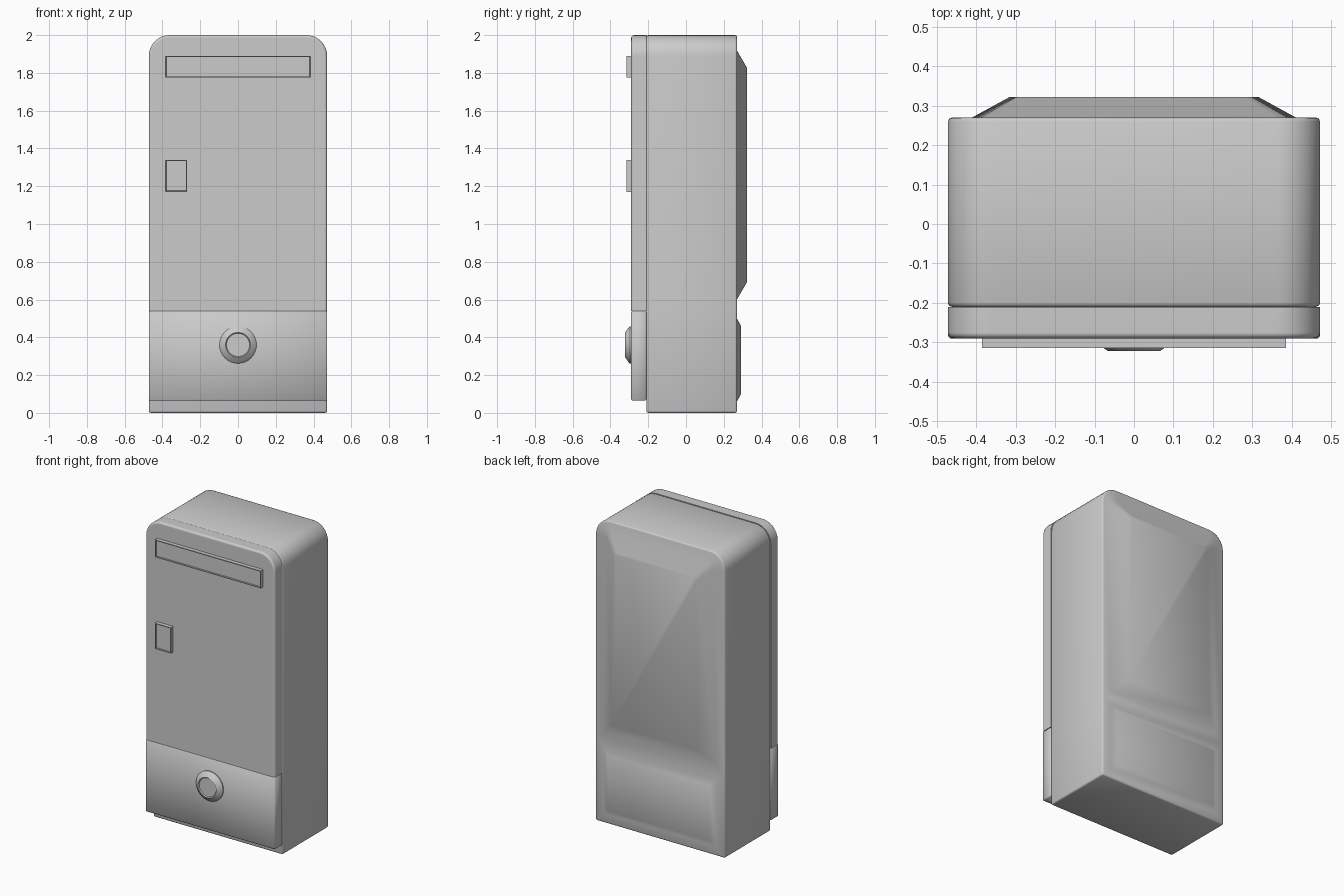
import bpy, bmesh, math
from mathutils import Vector

cube = bpy.data.objects.get("Cube")
if cube:
    bpy.data.objects.remove(cube, do_unlink=True)

GREY = (0.6, 0.6, 0.6, 1)
grey = bpy.data.materials.new("light_grey")
grey.use_nodes = True
grey.diffuse_color = GREY
grey.node_tree.nodes["Principled BSDF"].inputs["Base Color"].default_value = GREY


def finish(name, bm, angle):
    """Turn a bmesh into a shaded object."""
    bmesh.ops.recalc_face_normals(bm, faces=bm.faces)
    mesh = bpy.data.meshes.new(name)
    bm.to_mesh(mesh)
    bm.free()
    ob = bpy.data.objects.new(name, mesh)
    bpy.context.collection.objects.link(ob)
    mesh.materials.append(grey)
    bpy.ops.object.select_all(action="DESELECT")
    ob.select_set(True)
    bpy.context.view_layer.objects.active = ob
    bpy.ops.object.shade_smooth_by_angle(angle=math.radians(angle))
    return ob


def outline(x0, x1, z0, z1, radius=0, steps=8):
    """Front outline with optional rounded top corners."""
    pts = [(x0, z0), (x1, z0)]
    if not radius:
        return pts + [(x1, z1), (x0, z1)]
    for cx, start in ((x1 - radius, 0), (x0 + radius, math.pi / 2)):
        for i in range(steps + 1):
            a = start + i / steps * math.pi / 2
            pts.append((cx + radius * math.cos(a), z1 - radius + radius * math.sin(a)))
    return pts


def slab(pts, y0, y1):
    """Extrude an outline from y0 to y1."""
    bm = bmesh.new()
    face = bm.faces.new([bm.verts.new((x, y0, z)) for x, z in pts])
    out = bmesh.ops.extrude_face_region(bm, geom=[face], use_keep_orig=True)
    for v in out["geom"]:
        if isinstance(v, bmesh.types.BMVert):
            v.co.y = y1
    bmesh.ops.recalc_face_normals(bm, faces=bm.faces)
    return bm


def soften(bm, width, segments, rule=lambda e: True):
    """Bevel the hard edges that pass the rule."""
    bm.normal_update()
    edges = [e for e in bm.edges if e.calc_face_angle(0) > 0.7 and rule(e)]
    bmesh.ops.bevel(bm, geom=edges, offset=width, segments=segments,
                    profile=0.5, affect="EDGES", clamp_overlap=True)
    bm.normal_update()


# Cabinet body with two raised fields on the back
W = 0.472
bm = slab(outline(-W, W, 0, 2, 0.11), -0.21, 0.27)
bmesh.ops.bisect_plane(bm, geom=bm.verts[:] + bm.edges[:] + bm.faces[:],
                       plane_co=(0, 0, 0.55), plane_no=(0, 0, 1))
soften(bm, 0.01, 2)
fields = [f for f in bm.faces if f.normal.y > 0.99 and f.calc_area() > 0.05]
for face in fields:
    upper = face.calc_center_bounds().z > 0.6
    sx, sz, depth = (0.77, 0.865, 0.052) if upper else (0.91, 0.84, 0.02)
    bmesh.ops.inset_individual(bm, faces=[face], thickness=0.072)
    bmesh.ops.inset_individual(bm, faces=[face], thickness=0.001)
    mid = face.calc_center_bounds()
    for v in face.verts:
        v.co = Vector((v.co.x * sx, v.co.y + depth, mid.z + (v.co.z - mid.z) * sz))
finish("cabinet_body", bm, 50)

# Upper door, rounded along its front rim
bm = slab(outline(-W, W, 0.54, 2, 0.11), -0.29, -0.21)
soften(bm, 0.014, 3, lambda e: all(v.co.y < -0.28 for v in e.verts)
       and any(v.co.z > 0.55 for v in e.verts))
door = finish("upper_door", bm, 50)
weighted = door.modifiers.new("flat_front", "WEIGHTED_NORMAL")
weighted.keep_sharp = True

# Lower panel
bm = slab(outline(-W, W, 0.065, 0.54), -0.29, -0.21)
soften(bm, 0.005, 1)
finish("lower_panel", bm, 50)


# Framed plates with a sunk middle
def framed_plate(name, x0, x1, z0, z1):
    bm = slab(outline(x0, x1, z0, z1), -0.315, -0.285)
    front = min(bm.faces, key=lambda f: f.calc_center_median().y)
    bmesh.ops.inset_individual(bm, faces=[front], thickness=0.008)
    bmesh.ops.inset_individual(bm, faces=[front], thickness=0.001)
    for v in front.verts:
        v.co.y += 0.008
    finish(name, bm, 30)


framed_plate("top_slot", -0.386, 0.386, 1.775, 1.89)
framed_plate("latch_plate", -0.386, -0.27, 1.17, 1.34)

# Round knob turned from a profile
bm = bmesh.new()
profile = [(0.098, -0.285), (0.098, -0.297), (0.09, -0.306), (0.066, -0.322),
           (0.061, -0.316), (0, -0.316)]
verts = [bm.verts.new((r, y, 0.36)) for r, y in profile]
edges = [bm.edges.new(pair) for pair in zip(verts, verts[1:])]
bmesh.ops.spin(bm, geom=verts + edges, cent=(0, 0, 0.36), axis=(0, 1, 0),
               angle=2 * math.pi, steps=40)
bmesh.ops.remove_doubles(bm, verts=bm.verts, dist=0.0005)
finish("knob", bm, 40)
